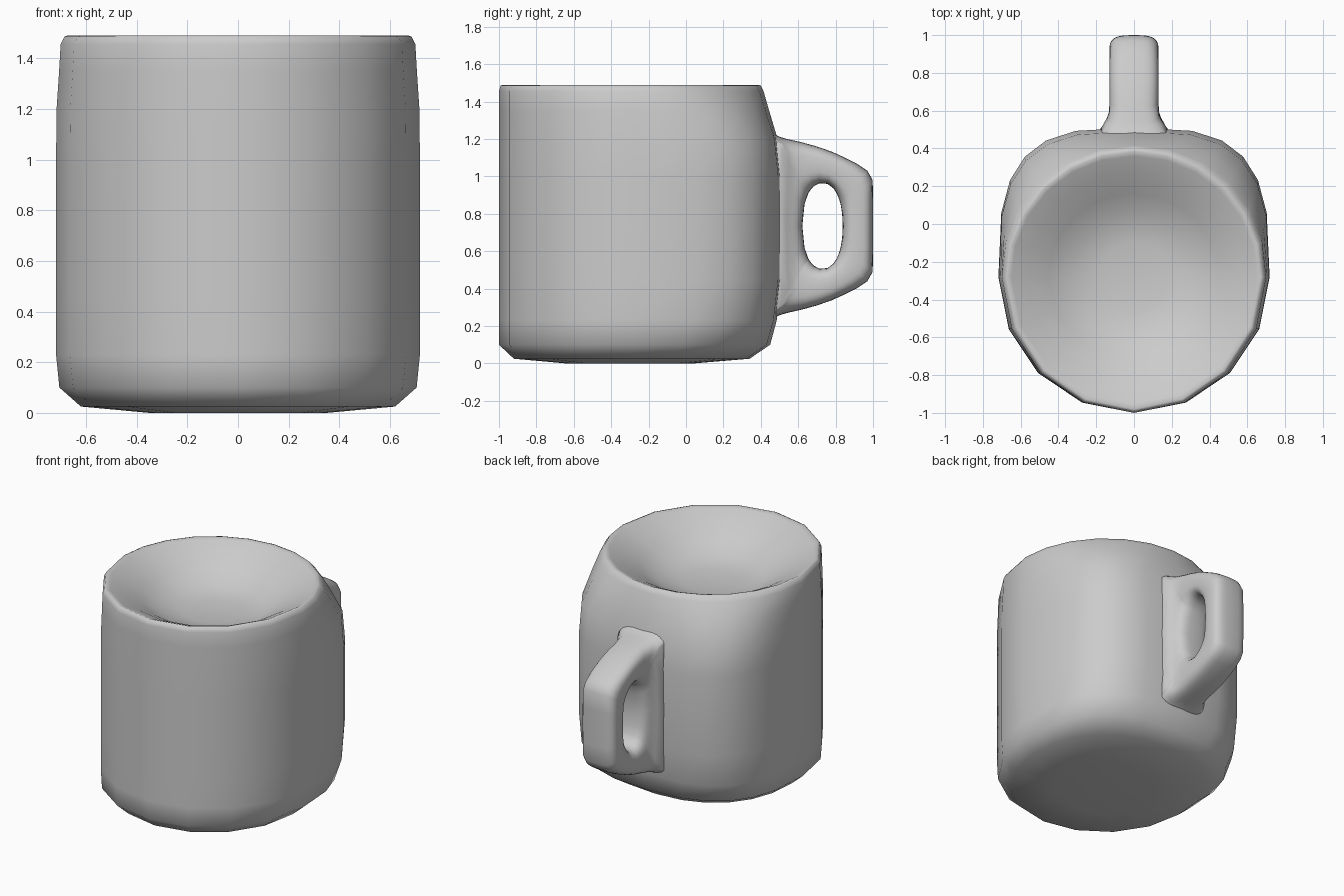
import bpy, bmesh
from math import sin, cos, pi, atan2, copysign

if "Cube" in bpy.data.objects:
    bpy.data.objects.remove(bpy.data.objects["Cube"])


def power(v, n):
    return copysign(abs(v) ** (2 / n), v) if abs(v) > 1e-9 else 0.0


def build(name, rings, closed, angle):
    """Skin a list of equal-length point rings into a smooth-shaded object."""
    bm = bmesh.new()
    rows = [[bm.verts.new(p) for p in r] for r in rings]
    n = len(rows[0])
    pairs = list(zip(rows, rows[1:]))
    if closed:
        pairs.append((rows[-1], rows[0]))
    for a, b in pairs:
        for i in range(n):
            j = (i + 1) % n
            bm.faces.new((a[i], a[j], b[j], b[i]))
    if not closed:
        bm.faces.new(rows[0][::-1])
        bm.faces.new(rows[-1])
    bmesh.ops.recalc_face_normals(bm, faces=bm.faces[:])
    mesh = bpy.data.meshes.new(name)
    bm.to_mesh(mesh)
    bm.free()
    obj = bpy.data.objects.new(name, mesh)
    bpy.context.collection.objects.link(obj)
    bpy.ops.object.select_all(action='DESELECT')
    obj.select_set(True)
    bpy.context.view_layer.objects.active = obj
    bpy.ops.object.shade_smooth_by_angle(angle=angle)
    return obj


# Mug body: round front half, squarer back half, shallow dish on top
CY = -0.28


def body_ring(z, a, front, back, n):
    pts = []
    for i in range(8):                     # front half circle
        t = pi + pi * i / 8
        pts.append((a * cos(t), CY + front * sin(t), z))
    for i in range(12):                    # back half superellipse
        t = pi * i / 12
        pts.append((a * power(cos(t), n), CY + back * power(sin(t), n), z))
    return pts


# height, half width, front reach, back reach, back squareness
profile = [
    (0.00, 0.35, 0.36, 0.32, 2.0), (0.025, 0.62, 0.64, 0.62, 2.3),
    (0.10, 0.705, 0.72, 0.73, 2.7), (0.23, 0.718, 0.72, 0.765, 3.1),
    (0.45, 0.718, 0.72, 0.79, 3.2), (1.00, 0.718, 0.72, 0.79, 3.2),
    (1.20, 0.716, 0.72, 0.77, 3.1), (1.35, 0.706, 0.72, 0.725, 2.5),
    (1.455, 0.70, 0.72, 0.695, 2.1), (1.485, 0.685, 0.712, 0.68, 2.0),
    (1.49, 0.67, 0.70, 0.665, 2.0), (1.48, 0.65, 0.67, 0.64, 2.0),
    (1.435, 0.56, 0.57, 0.55, 2.0), (1.37, 0.45, 0.45, 0.44, 2.0),
    (1.305, 0.34, 0.34, 0.33, 2.0), (1.275, 0.18, 0.18, 0.18, 2.0),
]
build("mug_body", [body_ring(*p) for p in profile], False, pi / 2.2)

# Handle: rounded section swept around the finger hole, flared at the body
HY, HZ = 0.73, 0.735
upper = [(1.0, HZ), (1.0, 0.86), (0.998, 0.98), (0.97, 1.03), (0.91, 1.07),
         (0.85, 1.10), (0.78, 1.132), (0.70, 1.16), (0.62, 1.182),
         (0.54, 1.20), (0.50, 1.212), (0.45, 1.24), (0.45, 1.0), (0.45, HZ)]
outline = upper + [(y, 2 * HZ - z) for y, z in upper[-2:0:-1]]


def handle_ring(y, z):
    t = atan2((z - HZ) / 0.48, (y - HY) / 0.27)
    iy, iz = HY + 0.108 * power(cos(t), 2.2), HZ + 0.23 * power(sin(t), 2.2)
    pts = []
    for k in range(28):
        s = 2 * pi * k / 28
        c = power(cos(s), 3.2)
        py = (y + iy) / 2 + (y - iy) / 2 * c
        pz = (z + iz) / 2 + (z - iz) / 2 * c
        flare = min(max((0.61 - py) / 0.11, 0), 1)
        pts.append(((0.13 + 0.055 * flare ** 2) * power(sin(s), 3.2), py, pz))
    return pts


build("handle", [handle_ring(*p) for p in outline], True, pi / 2.2)
